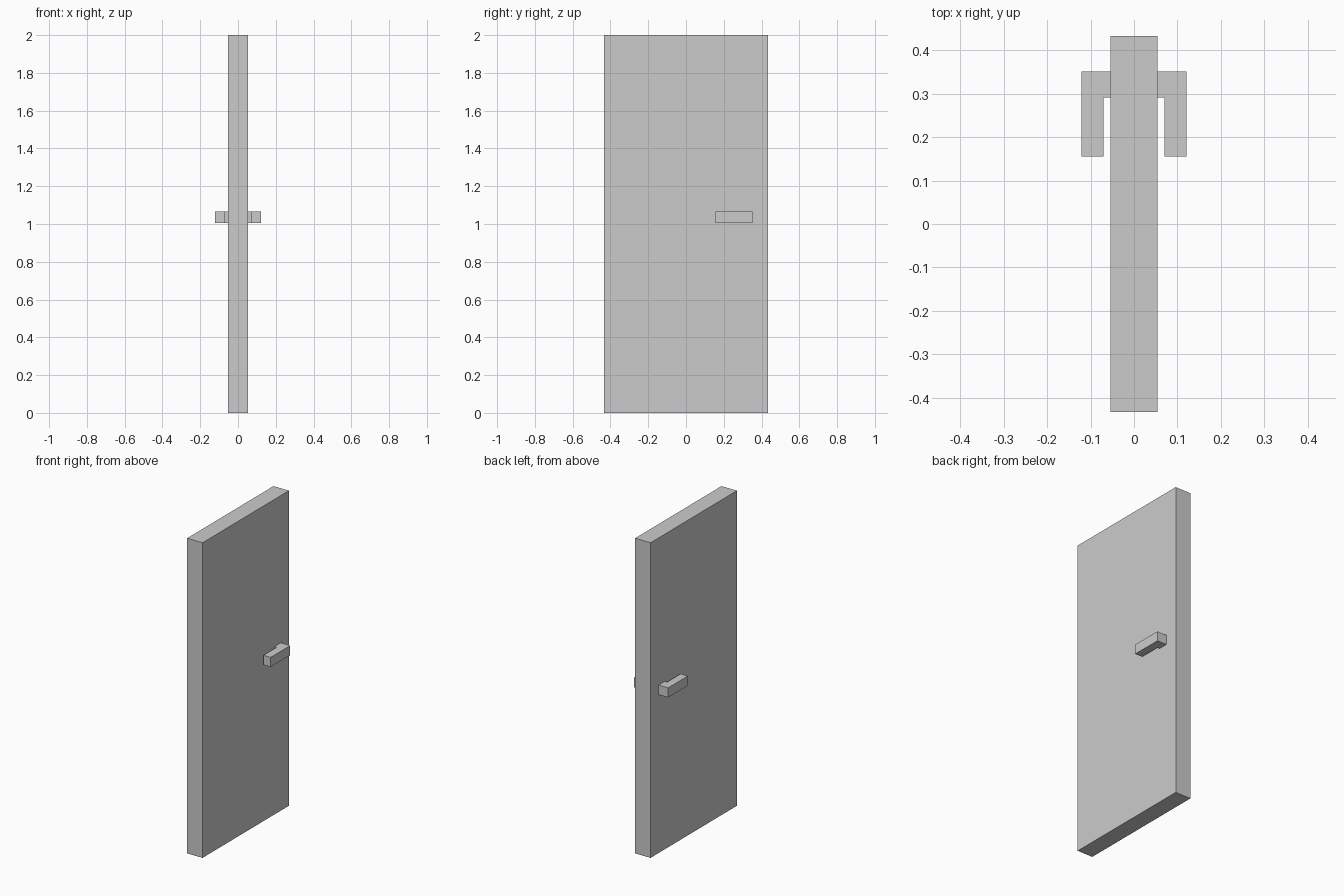
import bpy, bmesh

if "Cube" in bpy.data.objects:
    bpy.data.objects.remove(bpy.data.objects["Cube"])

DOOR_X, DOOR_Y, HEIGHT = 0.054, 0.433, 2.0


def prism(name, outline, z0, z1):
    """Extrude an XY outline from z0 up to z1."""
    bm = bmesh.new()
    face = bm.faces.new([bm.verts.new((x, y, z0)) for x, y in outline])
    ext = bmesh.ops.extrude_face_region(bm, geom=[face])
    top = [v for v in ext["geom"] if isinstance(v, bmesh.types.BMVert)]
    bmesh.ops.translate(bm, verts=top, vec=(0, 0, z1 - z0))
    bmesh.ops.recalc_face_normals(bm, faces=bm.faces)
    mesh = bpy.data.meshes.new(name)
    bm.to_mesh(mesh)
    bm.free()
    obj = bpy.data.objects.new(name, mesh)
    bpy.context.collection.objects.link(obj)
    return obj


# Door slab
prism("door_panel", [(-DOOR_X, -DOOR_Y), (DOOR_X, -DOOR_Y),
                     (DOOR_X, DOOR_Y), (-DOOR_X, DOOR_Y)], 0, HEIGHT)

# L-shaped lever handles, one on each face
lever = [(DOOR_X, 0.351), (DOOR_X, 0.291), (0.07, 0.291),
         (0.07, 0.155), (0.121, 0.155), (0.121, 0.351)]
for side, sign in (("right", 1), ("left", -1)):
    prism("handle_" + side, [(sign * x, y) for x, y in lever], 1.005, 1.066)
